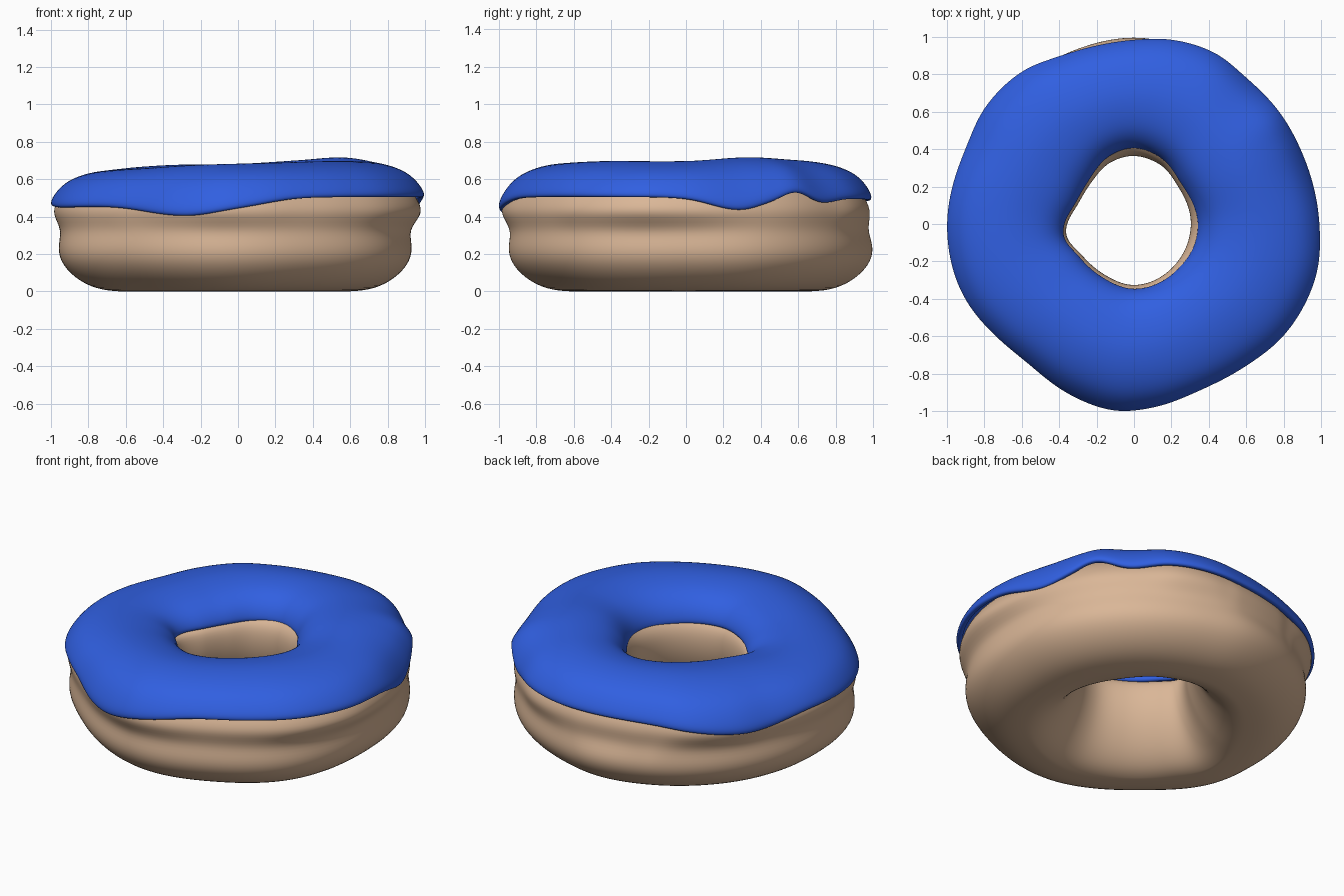
import bpy, bmesh
from math import cos, sin, radians

if "Cube" in bpy.data.objects:
    bpy.data.objects.remove(bpy.data.objects["Cube"])

N = 96  # segments around the ring


def ring_curve(*keys):
    """Smooth periodic function of angle through (degrees, value) keys."""
    k = [(keys[-1][0] - 360, keys[-1][1])] + list(keys) + [
        (keys[0][0] + 360, keys[0][1]), (keys[1][0] + 360, keys[1][1])]
    k.insert(0, (keys[-2][0] - 360, keys[-2][1]))

    def slope(i):
        return (k[i + 1][1] - k[i - 1][1]) / (k[i + 1][0] - k[i - 1][0])

    def f(a):
        for i in range(1, len(k) - 2):
            if k[i][0] <= a <= k[i + 1][0]:
                h = k[i + 1][0] - k[i][0]
                t = (a - k[i][0]) / h
                return ((2*t**3 - 3*t*t + 1) * k[i][1] + (t**3 - 2*t*t + t) * h * slope(i)
                        + (3*t*t - 2*t**3) * k[i + 1][1] + (t**3 - t*t) * h * slope(i + 1))
    return f


# outlines and heights around the ring
icing_outer = ring_curve((0, .995), (21, .98), (37, .985), (53, .99), (64, 1.015), (78, 1.01),
                         (90, .988), (102, .978), (114, .985), (126, 1.015), (142, 1.015),
                         (156, .99), (180, 1.003), (197, 1.0), (207, .985), (220, .953),
                         (233, .94), (250, .98), (264, 1.007), (276, .99), (292, .96),
                         (308, .97), (322, 1.0), (333, 1.012), (346, 1.015))
inner = ring_curve((0, .335), (40, .325), (68, .375), (90, .40), (110, .38), (135, .33),
                   (160, .325), (188, .375), (210, .335), (240, .325), (270, .34), (315, .33), (340, .335))
top = ring_curve((0, .70), (30, .72), (60, .705), (90, .685), (120, .68), (150, .665), (180, .65),
                 (215, .66), (250, .68), (285, .69), (320, .70))
drip = ring_curve((0, .49), (17, .43), (29, .48), (37, .53), (48, .47), (60, .49), (90, .48),
                  (115, .47), (147, .41), (170, .455), (195, .445), (225, .445), (253, .40),
                  (270, .44), (288, .49), (305, .50), (340, .50))
low_outer = ring_curve((0, .93), (25, .96), (50, .975), (75, .985), (90, 1.0), (110, .985),
                       (135, .97), (180, .96), (200, .97), (228, .92), (265, .95),
                       (295, .93), (325, .95))
# how far the dough sticks out into the hole
lip = ring_curve((0, .035), (45, .02), (90, .04), (135, .015), (180, .012), (225, .015),
                 (270, .018), (315, .025), (340, .035))


def dough_section(a):
    ri, rl, ru, h = inner(a) - lip(a), low_outer(a), icing_outer(a) - .012, top(a) - .045
    if 86 < a < 112:
        ru += .008
    rp = min(rl, ru) - .018
    w = ru - ri
    return [(rl - .33, 0), (rl - .2, .01), (rl - .08, .075), (rl - .005, .165), (rl + .002, .25),
            (rp, .33), (ru, .41), (ru - .012, .47), (ru - .07, .56), (ri + .75*w, h - .04),
            (ri + .52*w, h - .005), (ri + .28*w, h - .035), (ri + .1*w, h - .11), (ri + .015, .49),
            (ri, .41), (ri + .01, .31), (ri + .05, .2), (ri + .12, .09),
            (ri + .2, .02), (ri + .27, 0)]


def icing_section(a):
    ri, ro, h, e = inner(a), icing_outer(a), top(a), drip(a)
    w = ro - ri
    outer = [(.992, 0), (1.0, .14), (.965, .34), (.91, .55), (.83, .74), (.70, .90), (.55, .985)]
    inside = [(.42, .99), (.28, .92), (.16, .78), (.07, .54), (.02, .27), (0, 0)]
    return ([(ri + u*w, e + f*(h - e)) for u, f in outer]
            + [(ri + u*w, .50 + f*(h - .50)) for u, f in inside])


def sweep(name, section, closed, color):
    bm = bmesh.new()
    rings = []
    for i in range(N):
        a = 360 * i / N
        c, s = cos(radians(a)), sin(radians(a))
        rings.append([bm.verts.new((r*c, r*s, z)) for r, z in section(a)])
    m = len(rings[0])
    for i in range(N):
        p, q = rings[i], rings[(i + 1) % N]
        for j in range(m if closed else m - 1):
            k = (j + 1) % m
            bm.faces.new((p[j], q[j], q[k], p[k]))
    me = bpy.data.meshes.new(name)
    bm.to_mesh(me)
    bm.free()
    me.shade_smooth()
    ob = bpy.data.objects.new(name, me)
    bpy.context.collection.objects.link(ob)
    mat = bpy.data.materials.new(name + "_color")
    mat.diffuse_color = color
    mat.use_nodes = True
    mat.node_tree.nodes["Principled BSDF"].inputs["Base Color"].default_value = mat.diffuse_color
    me.materials.append(mat)
    if not closed:  # thin shell of icing
        so = ob.modifiers.new("thickness", 'SOLIDIFY')
        so.thickness, so.offset = .035, -1
    sub = ob.modifiers.new("smooth", 'SUBSURF')
    sub.levels = sub.render_levels = 2
    return ob


# dough ring and its icing
sweep("dough_ring", dough_section, True, (.70, .47, .31, 1))
sweep("icing", icing_section, False, (.03, .115, .75, 1))
